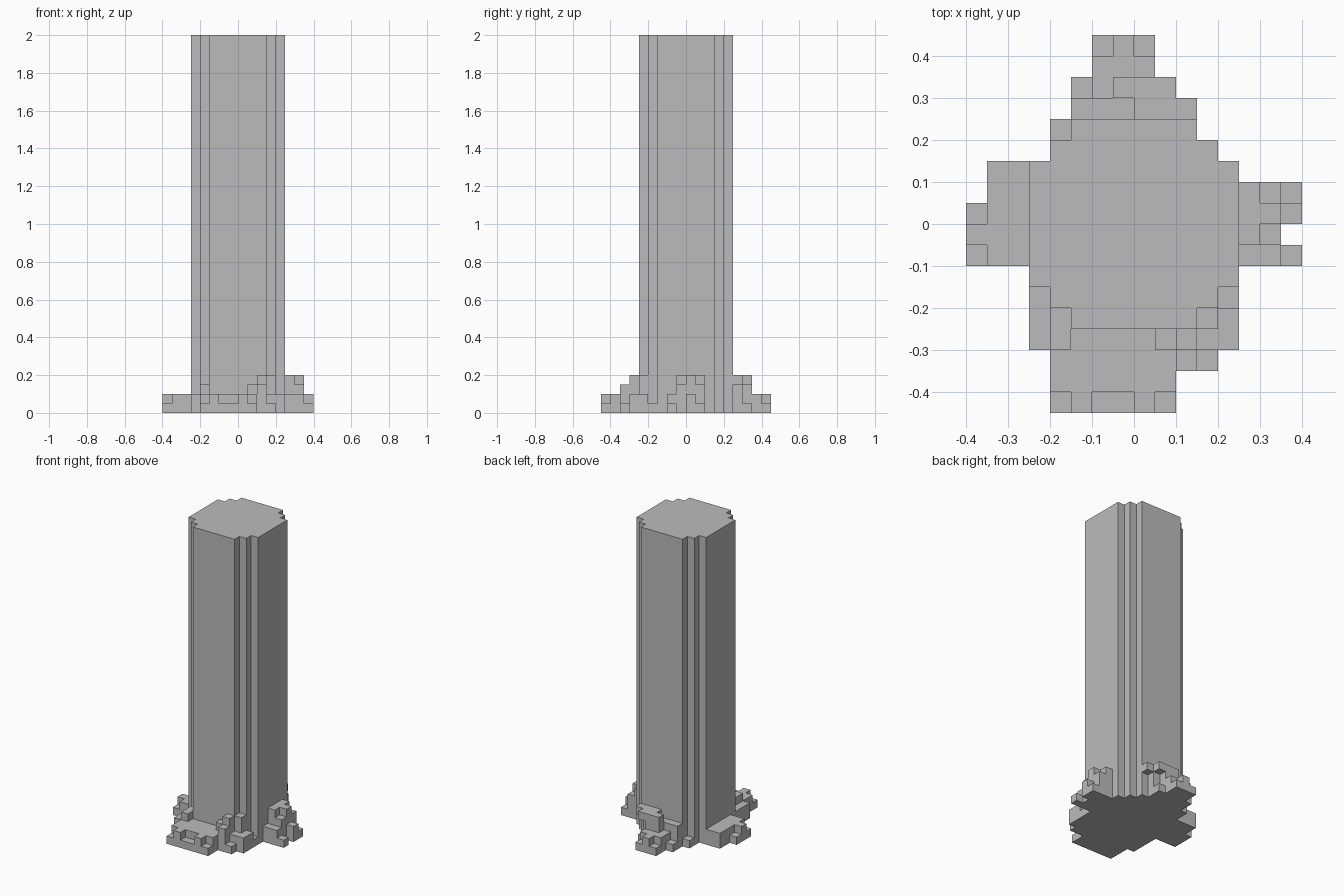
import bpy
import bmesh
from mathutils import Vector

CELL = 0.05
RIM_X = (-8, 7)
RIM_Y = (-9, 8)

default = bpy.data.objects.get("Cube")
if default:
    bpy.data.objects.remove(default, do_unlink=True)

grey = bpy.data.materials.new("plain grey")
grey.use_nodes = True
grey.diffuse_color = (0.5, 0.5, 0.5, 1)
grey.node_tree.nodes["Principled BSDF"].inputs["Base Color"].default_value = grey.diffuse_color


def column(x, y, height, base=0):
    """Stack of cells on one square of the grid."""
    return {(x, y, z) for z in range(base, height)}


def pad(x, y, width, depth, height):
    """Rectangle of columns that drops to one cell on the outermost rim."""
    cells = set()
    for i in range(x, x + width):
        for j in range(y, y + depth):
            on_rim = i in RIM_X or j in RIM_Y
            cells |= column(i, j, 1 if on_rim else height)
    return cells


def build(name, cells, neighbours=frozenset()):
    """Skin the open sides of the cells and merge coplanar faces."""
    bm = bmesh.new()
    cells = cells - neighbours
    solid = cells | neighbours
    for cell in sorted(cells):
        for axis in range(3):
            for side in (-1, 1):
                n = Vector()
                n[axis] = side
                if tuple(int(c + d) for c, d in zip(cell, n)) in solid:
                    continue
                u = Vector()
                u[axis - 1] = 1
                v = n.cross(u)
                middle = Vector(cell) + (Vector.Fill(3, 1) + n) / 2
                corners = (-u - v, u - v, u + v, v - u)
                bm.faces.new([bm.verts.new((middle + c / 2) * CELL) for c in corners])
    bmesh.ops.remove_doubles(bm, verts=bm.verts[:], dist=CELL / 100)
    bmesh.ops.dissolve_limit(bm, angle_limit=0.01, verts=bm.verts[:], edges=bm.edges[:])
    mesh = bpy.data.meshes.new(name)
    bm.to_mesh(mesh)
    bm.free()
    mesh.materials.append(grey)
    obj = bpy.data.objects.new(name, mesh)
    bpy.context.collection.objects.link(obj)


# Trunk: a tall column with stepped corners
trunk = set()
for half in (3, 4, 5):
    across = 8 - half
    trunk |= pad(-half, -across, 2 * half, 2 * across, 40)
build("trunk", trunk)

# Front root: broad and low with two teeth on the rim
front_root = pad(-4, -9, 6, 4, 2)
for x in (-3, 0):
    front_root |= column(x, -9, 2)
build("front_root", front_root, trunk)

# Front left root: stepped clump around the corner
front_left_root = pad(1, -6, 4, 1, 2) | pad(2, -7, 2, 1, 1)
front_left_root |= column(1, -6, 3) | column(2, -7, 3)
front_left_root |= column(2, -6, 4) | column(3, -5, 4)
front_left_root |= column(4, -5, 2) | column(4, -4, 1)
build("front_left_root", front_left_root, trunk)

# Front right root: small clump around the corner
build("front_right_root", pad(-5, -6, 2, 3, 2) | pad(-4, -6, 1, 2, 3), trunk)

# Left root: tall with a forked tip
left_root = pad(5, -2, 2, 4, 2) | pad(5, -1, 2, 3, 3) | pad(5, -1, 1, 3, 4)
left_root |= column(6, 0, 4) | column(7, 0, 2)
for y in (-2, 1):
    left_root |= column(7, y, 1)
build("left_root", left_root, trunk)

# Right root: low and flat with one raised cell on the rim
build("right_root", pad(-8, -2, 3, 3, 2) | pad(-7, 1, 2, 2, 2) | column(-8, -1, 2), trunk)

# Back root: stepped, with overhanging cells on its left
back_root = pad(-2, 6, 3, 3, 2) | column(-1, 8, 2)
back_root |= pad(-3, 5, 3, 1, 3) | pad(-1, 6, 2, 1, 4) | pad(0, 5, 2, 1, 4)
back_root |= column(-3, 6, 1) | column(-4, 4, 1) | column(1, 6, 1)
for x in (1, 2):
    back_root |= column(x, 7 - x, 4, 3)
build("back_root", back_root, trunk)
